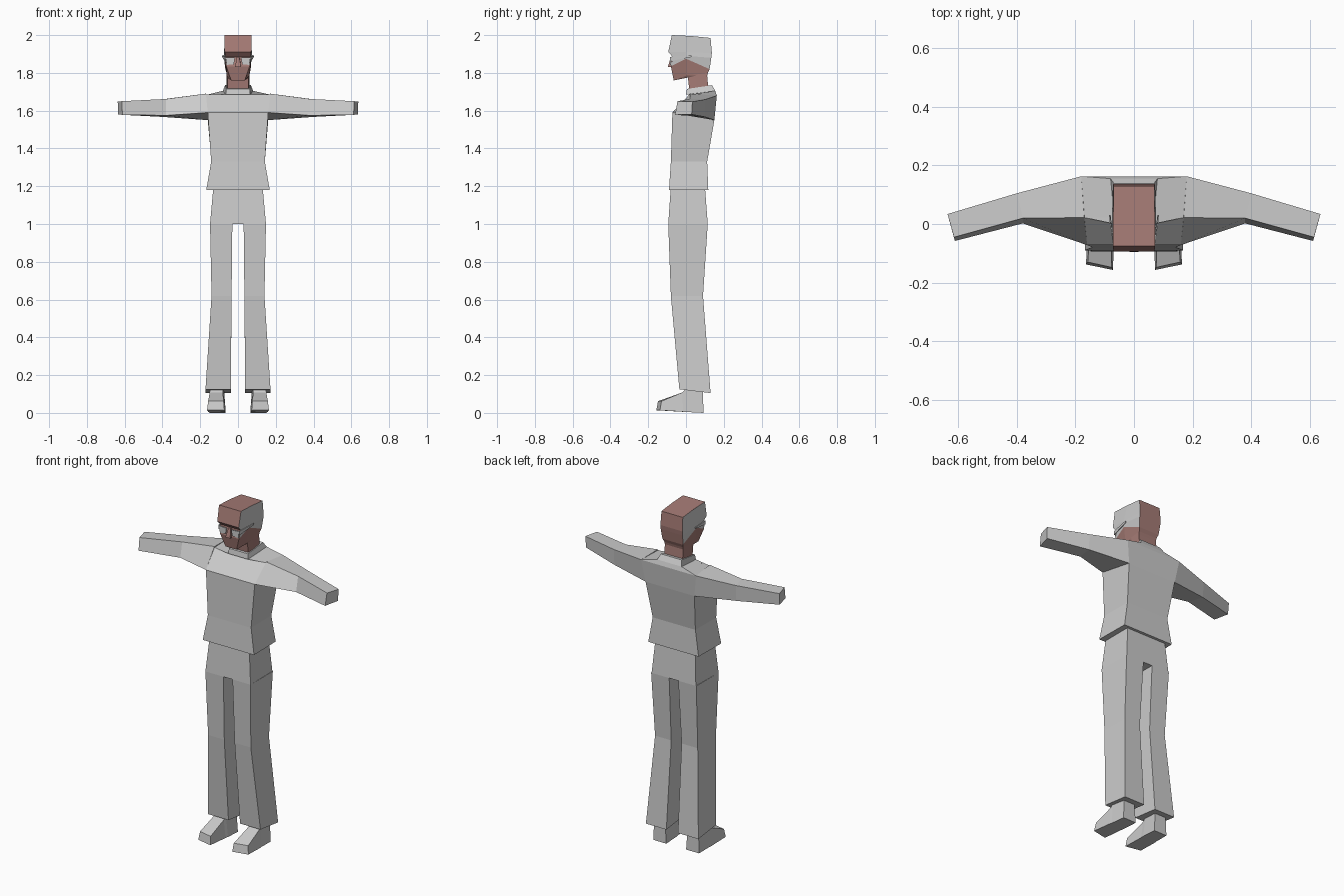
import bpy
import bmesh
from mathutils import Vector

cube = bpy.data.objects.get("Cube")
if cube:
    bpy.data.objects.remove(cube, do_unlink=True)


def material(name, rgb):
    m = bpy.data.materials.new(name)
    m.use_nodes = True
    m.diffuse_color = (*rgb, 1)
    m.node_tree.nodes["Principled BSDF"].inputs["Base Color"].default_value = (*rgb, 1)
    return m


GREY = material("light grey", (0.6, 0.6, 0.6))
SKIN = material("dusty red", (0.38, 0.2, 0.18))


def mirrored(points):
    return [(-x, y, z) for x, y, z in points]


def closed(half):
    """Complete a ring from its left half."""
    return half + mirrored(half)[::-1]


def box_ring(x0, x1, front, back):
    """Four-corner ring; front and back are (y, z) pairs."""
    return [(x0, *front), (x1, *front), (x1, *back), (x0, *back)]


def loft(name, rings, mats, rule=None):
    """Join rings into a closed flat-faced solid."""
    bm = bmesh.new()
    loops = [[bm.verts.new(p) for p in ring] for ring in rings]
    n = len(loops[0])
    for a, b in zip(loops, loops[1:]):
        for i in range(n):
            j = (i + 1) % n
            bm.faces.new((a[i], a[j], b[j], b[i]))
    bm.faces.new(loops[0][::-1])
    bm.faces.new(loops[-1])
    bmesh.ops.recalc_face_normals(bm, faces=bm.faces)
    bm.normal_update()
    if rule:
        for f in bm.faces:
            f.material_index = rule(f)
    mesh = bpy.data.meshes.new(name)
    bm.to_mesh(mesh)
    bm.free()
    for m in mats:
        mesh.materials.append(m)
    ob = bpy.data.objects.new(name, mesh)
    bpy.context.scene.collection.objects.link(ob)
    return ob


def pair(name, rings, mats):
    loft("left_" + name, rings, mats)
    loft("right_" + name, [mirrored(r) for r in rings], mats)


# Shirt body, from hem to collar
loft("shirt", [closed(h) for h in (
    [(.168, -.09, 1.18), (.165, .118, 1.18)],
    [(.142, -.08, 1.33), (.14, .112, 1.33)],
    [(.16, -.072, 1.59), (.16, .15, 1.55)],
    [(.17, .022, 1.685), (.18, .163, 1.68)],
    [(.065, .0, 1.685), (.08, .155, 1.705)],
    [(.062, .005, 1.715), (.068, .138, 1.735)],
)], [GREY])

# Sleeves
pair("sleeve", [
    [(.16, -.072, 1.59), (.17, .022, 1.69), (.18, .163, 1.68), (.16, .15, 1.55)],
    [(.38, .002, 1.575), (.38, .02, 1.662), (.4, .105, 1.66), (.4, .1, 1.567)],
    [(.612, -.058, 1.578), (.615, -.045, 1.65), (.637, .034, 1.648), (.634, .03, 1.58)],
], [GREY])

# Trousers: hips, then two flared legs
loft("trouser_hips", [closed(h) for h in (
    [(.148, -.094, 1.0), (.145, .115, 1.0)],
    [(.13, -.08, 1.2), (.13, .1, 1.2)],
)], [GREY])
pair("trouser_leg", [
    box_ring(.03, .148, (-.094, 1.0), (.115, 1.0)),
    box_ring(.034, .14, (-.08, .62), (.09, .62)),
    box_ring(.038, .172, (-.035, .125), (.13, .105)),
], [GREY])

# Shoes, lofted from heel to toe with narrower tops
pair("shoe", [
    [(.065, .092, 0), (.15, .092, 0), (.145, .09, .14), (.075, .09, .14)],
    [(.065, 0, .005), (.155, 0, .005), (.148, 0, .13), (.08, 0, .13)],
    [(.067, -.02, .006), (.158, -.015, .006), (.15, -.02, .108), (.08, -.02, .108)],
    [(.072, -.157, .014), (.164, -.138, .014), (.158, -.13, .062), (.076, -.148, .062)],
], [GREY])


# Head and neck, grey on the upper sides only
def head_rule(face):
    return int(abs(face.normal.x) > .7 and face.calc_center_median().z > 1.845)


loft("head", [closed(h) for h in (
    [(.055, .02, 1.69), (.06, .06, 1.69), (.06, .12, 1.7)],
    [(.055, .01, 1.775), (.06, .05, 1.785), (.06, .112, 1.785)],
    [(.036, -.065, 1.76), (.06, 0, 1.785), (.06, .116, 1.8)],
    [(.062, -.08, 1.835), (.07, 0, 1.875), (.067, .125, 1.82)],
    [(.066, -.07, 1.885), (.076, 0, 1.89), (.072, .134, 1.88)],
    [(.07, -.094, 1.91), (.073, 0, 1.91), (.072, .137, 1.905)],
    [(.072, -.075, 2.0), (.071, .03, 1.995), (.07, .13, 1.985)],
)], [SKIN, GREY], head_rule)

# Nose wedge
loft("nose", [closed(h) for h in (
    [(.016, -.096, 1.832), (.014, -.07, 1.832)],
    [(.006, -.08, 1.885), (.008, -.065, 1.885)],
)], [SKIN])


# Glasses: thin lenses and side arms
def plate(outline, offset):
    return [outline, [tuple(Vector(p) + Vector(offset)) for p in outline]]


pair("lens", plate([(.016, -.086, 1.88), (.066, -.084, 1.882),
                    (.06, -.084, 1.842), (.022, -.086, 1.846)], (0, .006, 0)), [GREY])
pair("glasses_arm", plate([(.066, -.084, 1.885), (.082, .03, 1.893),
                           (.08, .03, 1.884), (.066, -.084, 1.862)], (.004, 0, 0)), [GREY])
